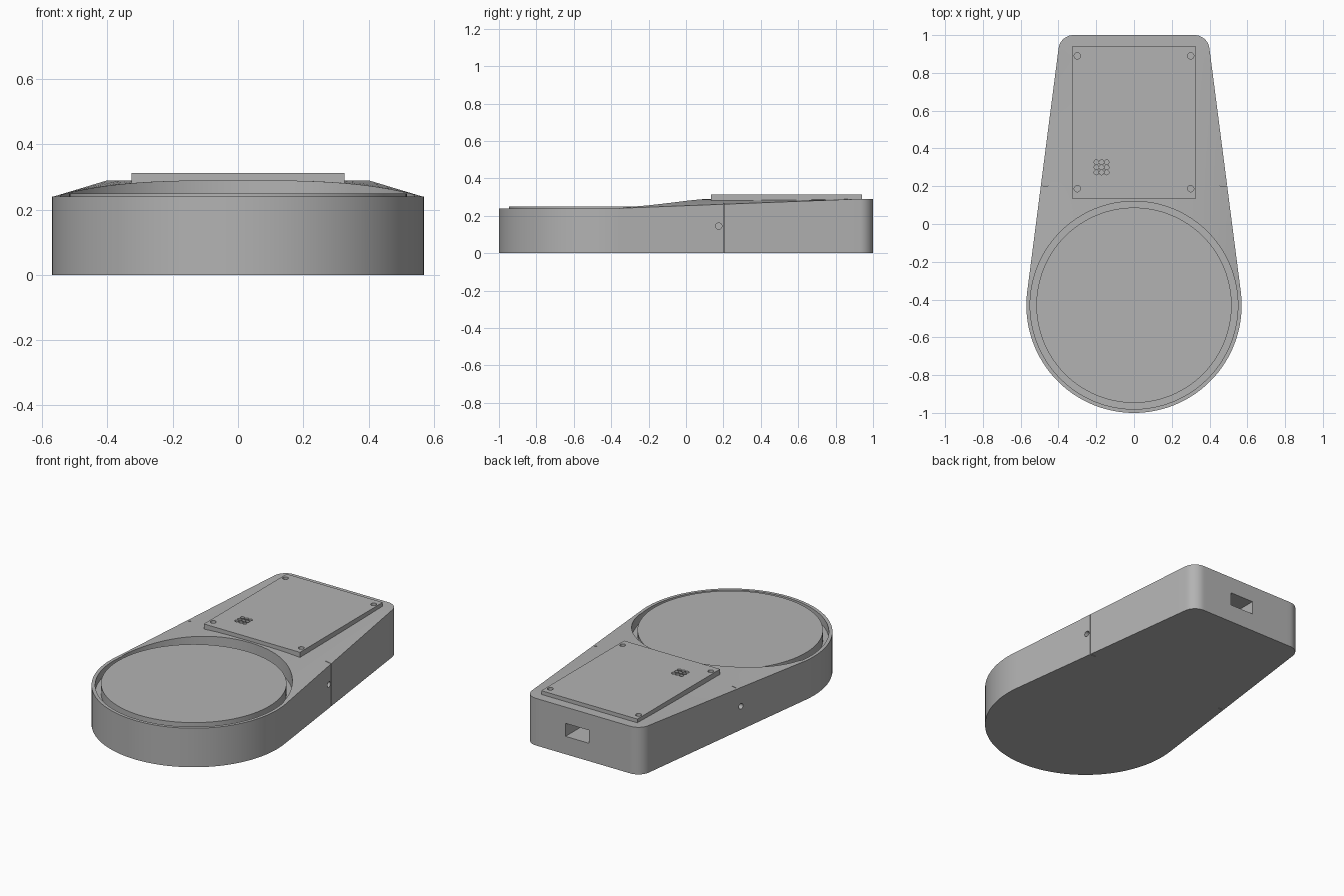
import bpy, bmesh, math
from mathutils import Vector

cube = bpy.data.objects.get("Cube")
if cube:
    bpy.data.objects.remove(cube)

grey = bpy.data.materials.new("plain_grey")
grey.use_nodes = True
colour = (0.45, 0.45, 0.45, 1)
grey.diffuse_color = colour
grey.node_tree.nodes["Principled BSDF"].inputs["Base Color"].default_value = colour

FRONT_Y, FRONT_R = -0.43, 0.57
CORNER_X, CORNER_Y, CORNER_R = 0.32, 0.92, 0.08
TANGENT = math.radians(7.35)
LOW, HIGH = 0.24, 0.29


def add_object(name, bm):
    bmesh.ops.recalc_face_normals(bm, faces=bm.faces)
    mesh = bpy.data.meshes.new(name)
    bm.to_mesh(mesh)
    bm.free()
    mesh.materials.append(grey)
    obj = bpy.data.objects.new(name, mesh)
    bpy.context.collection.objects.link(obj)
    return obj


def box(name, low, high):
    low, high = Vector(low), Vector(high)
    bm = bmesh.new()
    bmesh.ops.create_cube(bm, size=1)
    for v in bm.verts:
        v.co = (low + high) / 2 + v.co * (high - low)
    return add_object(name, bm)


def cylinder(name, centre, radius, depth, axis="Z", sides=24):
    bm = bmesh.new()
    bmesh.ops.create_cone(bm, cap_ends=True, segments=sides,
                          radius1=radius, radius2=radius, depth=depth)
    turn = Vector((0, 0, 1)).rotation_difference(
        Vector((1, 0, 0) if axis == "X" else (0, 0, 1)))
    for v in bm.verts:
        v.co = turn @ v.co + Vector(centre)
    return add_object(name, bm)


def cut(target, cutters):
    bpy.context.view_layer.objects.active = target
    for cutter in cutters:
        mod = target.modifiers.new("cut", "BOOLEAN")
        mod.operation = "DIFFERENCE"
        mod.solver = "EXACT"
        mod.object = cutter
        bpy.ops.object.modifier_apply(modifier=mod.name)
        bpy.data.objects.remove(cutter)


def smooth(obj):
    bpy.ops.object.select_all(action="DESELECT")
    obj.select_set(True)
    bpy.context.view_layer.objects.active = obj
    bpy.ops.object.shade_smooth_by_angle(angle=math.radians(25))


# Half outline: round front, straight taper, small rounded back corners
def arc(cx, cy, r, start, end, steps):
    angles = [start + (end - start) * i / steps for i in range(steps + 1)]
    return [(cx + r * math.cos(a), cy + r * math.sin(a)) for a in angles]


front = arc(0, FRONT_Y, FRONT_R, -math.pi / 2 + 0.01, TANGENT, 40)
back = arc(CORNER_X, CORNER_Y, CORNER_R, TANGENT, math.pi / 2, 10)
a, b = Vector(front[-1]), Vector(back[0])
taper = [tuple(a.lerp(b, i / 24)) for i in range(1, 24)]
outline = front + taper + back


def top_height(t, y):
    rise = min(max((y - a.y) / (b.y - a.y), 0), 1)
    edge = LOW + (HIGH - LOW) * rise
    if y <= a.y:
        return LOW
    return edge + (HIGH - edge) * (1 - abs(t) ** 3)


# Body with a domed top that rises towards the back
COLUMNS = 32
bm = bmesh.new()
rows = []
for w, y in outline:
    ts = [2 * i / COLUMNS - 1 for i in range(COLUMNS + 1)]
    rows.append([bm.verts.new((t * w, y, top_height(t, y))) for t in ts])
for r, s in zip(rows, rows[1:]):
    for i in range(COLUMNS):
        bm.faces.new((r[i], r[i + 1], s[i + 1], s[i]))
rim = rows[0] + [r[-1] for r in rows[1:-1]] + rows[-1][::-1] + [r[0] for r in rows[-2:0:-1]]
base = [bm.verts.new((v.co.x, v.co.y, 0)) for v in rim]
for i in range(len(rim)):
    j = (i + 1) % len(rim)
    bm.faces.new((rim[i], base[i], base[j], rim[j]))
bm.faces.new(base)
body = add_object("body", bm)

# Round well, rear port, side holes and side seams
cutters = [cylinder("well_cutter", (0, FRONT_Y, 0.39), 0.55, 0.4, sides=128),
           box("port_cutter", (-0.04, 0.85, 0.11), (0.12, 1.1, 0.19))]
for side in (-1, 1):
    cutters.append(cylinder("side_hole_cutter", (side * 0.5, 0.175, 0.145), 0.017, 0.12, "X"))
    xs = sorted((side * 0.455, side * (0.52 if side > 0 else 0.483)))
    cutters.append(box("seam_cutter", (xs[0], 0.2, -0.1), (xs[1], 0.204, 0.4)))
cut(body, cutters)
smooth(body)

# Round pad sitting in the well
pad = cylinder("round_pad", (0, FRONT_Y, 0.215), 0.517, 0.07, sides=128)
smooth(pad)

# Rectangular cover plate with screw holes and a small vent grid
plate = box("cover_plate", (-0.327, 0.135, 0.28), (0.327, 0.94, 0.313))
spots = [(x, y, 0.017) for x in (-0.3, 0.3) for y in (0.187, 0.89)]
spots += [(-0.172 + 0.027 * i, 0.3 + 0.027 * j, 0.0125)
          for i in (-1, 0, 1) for j in (-1, 0, 1)]
cut(plate, [cylinder("hole_cutter", (x, y, 0.3), r, 0.1, sides=20) for x, y, r in spots])
smooth(plate)
